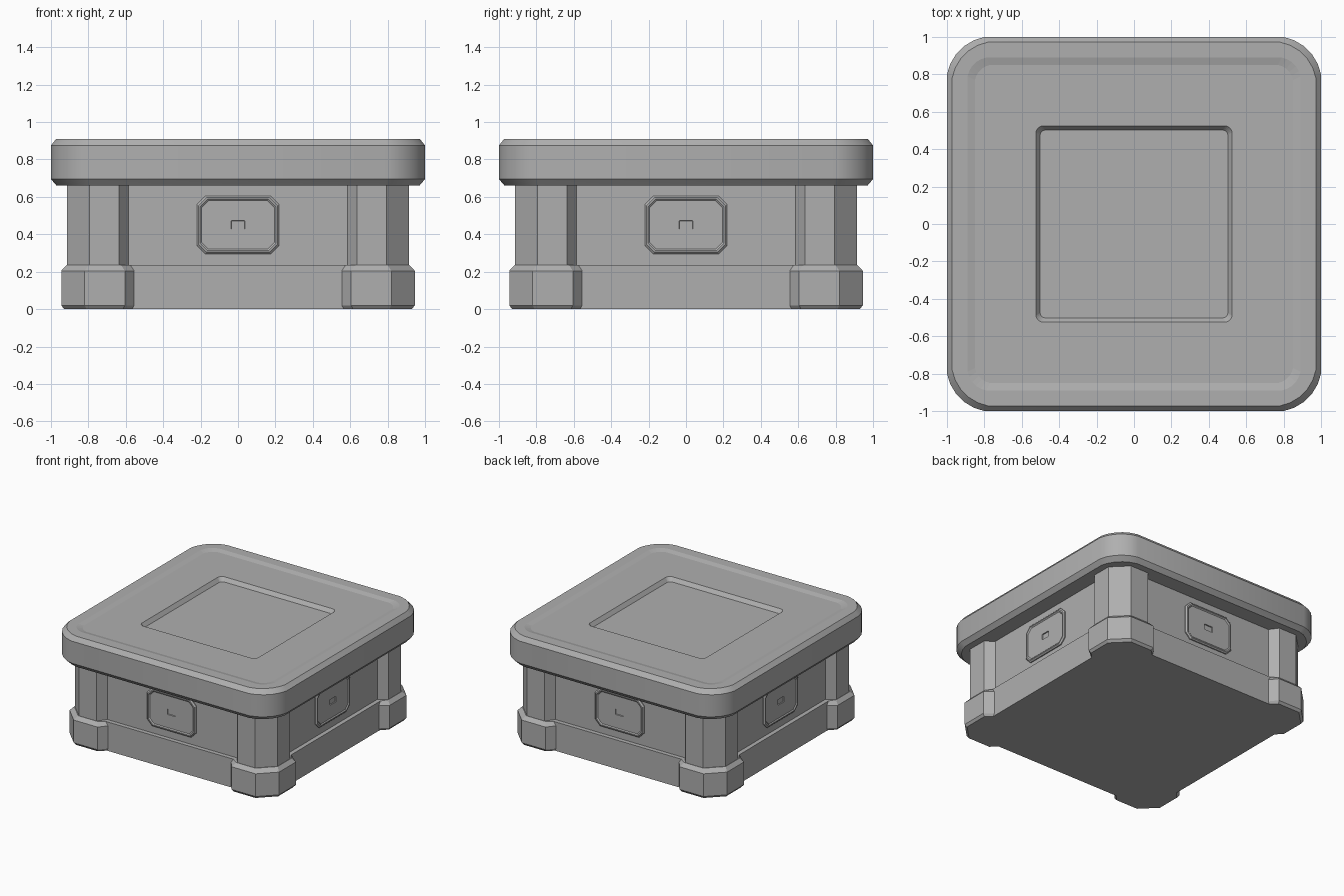
import bpy, bmesh
from math import sin, cos, pi
from mathutils import Matrix

if "Cube" in bpy.data.objects:
    bpy.data.objects.remove(bpy.data.objects["Cube"])

grey = bpy.data.materials.new("mid_grey")
grey.diffuse_color = (0.43, 0.43, 0.43, 1)
grey.use_nodes = True
grey.node_tree.nodes["Principled BSDF"].inputs["Base Color"].default_value = grey.diffuse_color


def loft(name, rings, smooth_rings=0):
    """Skin equally long closed rings and cap both ends."""
    bm = bmesh.new()
    loops = [[bm.verts.new(p) for p in ring] for ring in rings]
    n = len(loops[0])
    for k, (a, b) in enumerate(zip(loops, loops[1:])):
        for i in range(n):
            j = (i + 1) % n
            f = bm.faces.new((a[i], a[j], b[j], b[i]))
            f.smooth = k < smooth_rings
    bm.faces.new(list(reversed(loops[0])))
    bm.faces.new(loops[-1])
    bm.normal_update()
    for e in bm.edges:
        e.smooth = e.calc_face_angle(0) < pi / 6
    mesh = bpy.data.meshes.new(name)
    bm.to_mesh(mesh)
    bm.free()
    mesh.materials.append(grey)
    ob = bpy.data.objects.new(name, mesh)
    bpy.context.collection.objects.link(ob)
    return ob


def four_fold(corner, z):
    """Repeat one corner outline around the z axis."""
    pts = []
    for k in range(4):
        for x, y in corner:
            for _ in range(k):
                x, y = -y, x
            pts.append((x, y, z))
    return pts


def pillar_outline(wall, face, start, slant, chamfer, z):
    """Square outline with a projecting chamfered pillar at each corner."""
    half = [(wall, start), (face, start + slant), (face, chamfer)]
    return four_fold(half + [(y, x) for x, y in reversed(half)], z)


def rounded(h, r, z, segs=5, flat=0.25):
    """Rounded square whose corner arcs are flattened a little."""
    c, pts = h - r, []
    for i in range(segs + 1):
        t = i / segs
        a = t * pi / 2
        pts.append((c + r * ((1 - flat) * cos(a) + flat * (1 - t)),
                    c + r * ((1 - flat) * sin(a) + flat * t)))
    return four_fold(pts, z)


# body with corner pillars
body = (0.847, 0.915, 0.585, 0.05, 0.795)
loft("body", [pillar_outline(*body, 0.22), pillar_outline(*body, 0.67)])

# base plinth with bevelled corner feet
loft("base", [pillar_outline(0.882, 0.93, 0.565, 0.05, 0.81, 0),
              pillar_outline(0.882, 0.945, 0.555, 0.05, 0.82, 0.02),
              pillar_outline(0.882, 0.945, 0.555, 0.05, 0.82, 0.205),
              pillar_outline(0.882, 0.917, 0.575, 0.05, 0.80, 0.235)])

# lid with bevelled edges, slightly raised rim and square recess
loft("lid", [rounded(0.97, 0.19, 0.66), rounded(1, 0.2, 0.695),
             rounded(1, 0.2, 0.875), rounded(0.972, 0.19, 0.91),
             rounded(0.89, 0.10, 0.91), rounded(0.85, 0.08, 0.90),
             rounded(0.525, 0.035, 0.90), rounded(0.502, 0.025, 0.87)],
     smooth_rings=3)


# framed plate with a small slot on each side
def octagon(w, h, c, y):
    q = [(w, -h + c), (w, h - c), (w - c, h), (-w + c, h),
         (-w, h - c), (-w, -h + c), (-w + c, -h), (w - c, -h)]
    return [(x, y, 0.45 + z) for x, z in q]


for k, side in enumerate(("front", "right", "back", "left")):
    plate = loft(side + "_plate", [
        octagon(0.22, 0.155, 0.045, -0.84), octagon(0.22, 0.155, 0.045, -0.855),
        octagon(0.211, 0.146, 0.042, -0.864), octagon(0.203, 0.138, 0.040, -0.864),
        octagon(0.195, 0.130, 0.037, -0.857), octagon(0.037, 0.023, 0.002, -0.857),
        octagon(0.035, 0.021, 0.002, -0.849)])
    plate.data.transform(Matrix.Rotation(k * pi / 2, 4, 'Z'))
